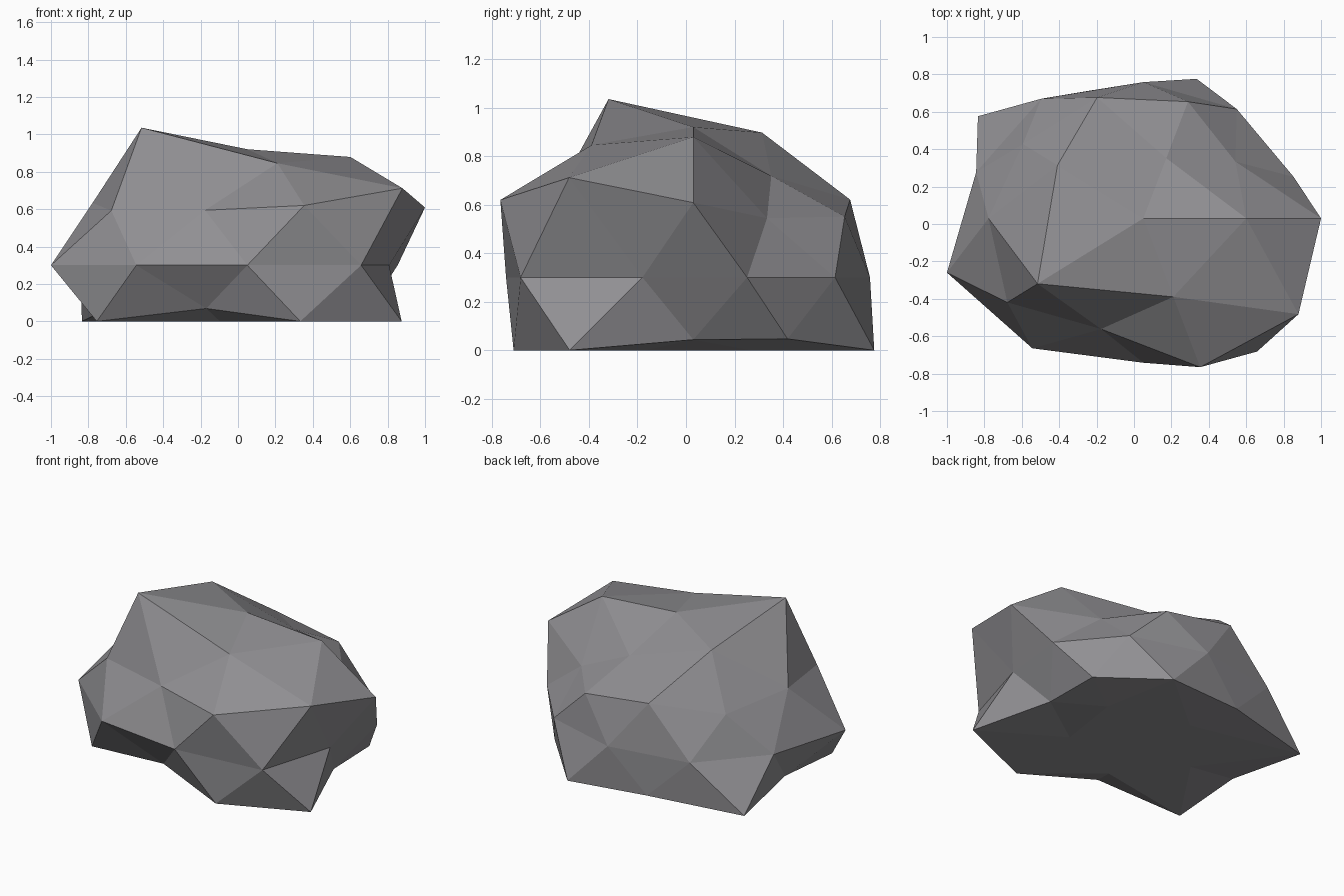
import bpy
import bmesh
import math
from mathutils import Vector

# Remove the default cube only
default_cube = bpy.data.objects.get("Cube")
if default_cube:
    bpy.data.objects.remove(default_cube, do_unlink=True)

# Overall proportions of the boulder and the point its bumps radiate from
CENTRE = Vector((0.05, 0.03, 0.3))
SQUASH = Vector((1.0, 0.85, 0.65))

# Bump radii for each latitude band, counter-clockwise from +x
BUMPS = {
    1.0: [0.954],
    0.9: [1.047, 0.757, 1.08, 1.33, 0.987],
    0.5: [0.715, 0.94, 0.973, 0.86, 1.205],
    0.4: [1.062, 0.863, 0.89, 1.005, 1.1],
    0.0: [0.845, 0.85, 0.857, 0.93, 0.94, 1.104, 1.01, 0.908, 1.035, 0.797],
    -0.4: [0.87, 0.95, 0.9, 0.795, 1.14],
    -0.5: [0.75, 1.085, 1.285, 1.17, 1.077],
    -0.9: [0.9, 0.9, 0.9, 0.9, 0.75],
    -1.0: [0.9],
}


def make_material(name, colour):
    material = bpy.data.materials.new(name)
    material.use_nodes = True
    material.diffuse_color = colour
    shader = next(n for n in material.node_tree.nodes if n.type == "BSDF_PRINCIPLED")
    shader.inputs["Base Color"].default_value = colour
    shader.inputs["Roughness"].default_value = 0.9
    return material


def bump_radius(direction):
    """Find the bump for a direction by its latitude band and its angle."""
    band = BUMPS[round(direction.z, 1)]
    angle = math.atan2(direction.y, direction.x) % math.tau
    return band[int((angle + 0.1) / math.tau * len(band)) % len(band)]


def build_boulder():
    mesh = bpy.data.meshes.new("boulder")
    bm = bmesh.new()
    bmesh.ops.create_icosphere(bm, subdivisions=2, radius=1.0)
    for vert in bm.verts:
        direction = vert.co.normalized()
        vert.co = CENTRE + direction * SQUASH * bump_radius(direction)
        # Flat underside resting on the ground
        vert.co.z = max(vert.co.z, 0.0)
    bmesh.ops.recalc_face_normals(bm, faces=bm.faces)
    for face in bm.faces:
        face.smooth = False
    bm.to_mesh(mesh)
    bm.free()
    boulder = bpy.data.objects.new("boulder", mesh)
    bpy.context.collection.objects.link(boulder)
    return boulder


# Boulder: one faceted grey stone
boulder = build_boulder()
boulder.data.materials.append(make_material("stone grey", (0.28, 0.275, 0.29, 1.0)))
